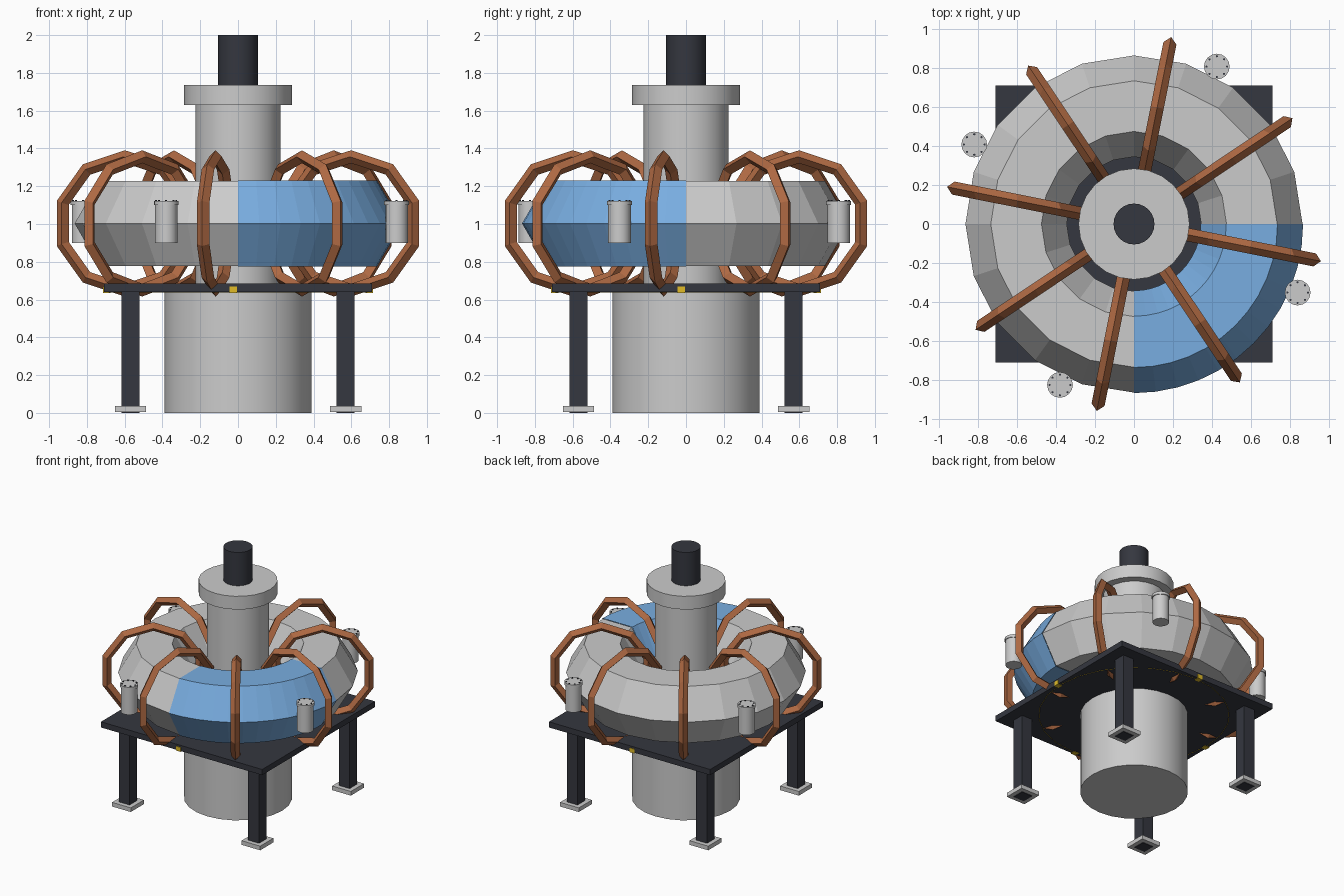
import bpy, bmesh
from math import cos, sin, pi, radians
from mathutils import Matrix

if "Cube" in bpy.data.objects:
    bpy.data.objects.remove(bpy.data.objects["Cube"])


def material(name, rgb):
    m = bpy.data.materials.new(name)
    m.diffuse_color = (*rgb, 1)
    m.use_nodes = True
    m.node_tree.nodes["Principled BSDF"].inputs["Base Color"].default_value = m.diffuse_color
    return m


DARK = material("dark_steel", (0.035, 0.038, 0.05))
COPPER = material("copper", (0.42, 0.14, 0.055))
BLUE = material("blue_glass", (0.19, 0.42, 0.75))
YELLOW = material("yellow", (0.75, 0.5, 0.02))


def finish(ob, name, mat=None, smooth=False):
    ob.name = name
    if mat:
        ob.data.materials.append(mat)
    if smooth:
        bpy.ops.object.shade_smooth_by_angle(angle=radians(30))
    return ob


def cyl(name, r, z0, z1, x=0, y=0, n=24, mat=None):
    bpy.ops.mesh.primitive_cylinder_add(vertices=n, radius=r, depth=z1 - z0,
                                        location=(x, y, (z0 + z1) / 2))
    return finish(bpy.context.object, name, mat, True)


def box(name, x, y, z0, z1, sx, sy, mat=None):
    bpy.ops.mesh.primitive_cube_add(size=1, location=(x, y, (z0 + z1) / 2))
    ob = bpy.context.object
    ob.scale = (sx, sy, z1 - z0)
    return finish(ob, name, mat)


def ring_sector(name, tube, start, sweep, steps, mat=None):
    """Six-sided tube swept around z through part of a circle."""
    bm = bmesh.new()
    rows = []
    for i in range(steps + 1):
        a = radians(start + sweep * i / steps)
        rows.append([])
        for j in range(6):
            t = j * pi / 3
            r = 0.605 + tube * cos(t)
            rows[-1].append(bm.verts.new((r * cos(a), r * sin(a), 1.003 + tube * sin(t))))
    for p, q in zip(rows, rows[1:]):
        for j in range(6):
            k = (j + 1) % 6
            bm.faces.new((p[j], q[j], q[k], p[k]))
    me = bpy.data.meshes.new(name)
    bm.to_mesh(me)
    bm.free()
    ob = bpy.data.objects.new(name, me)
    bpy.context.collection.objects.link(ob)
    return finish(ob, name, mat)


# Central stack
cyl("base_drum", 0.39, 0, 0.66)
cyl("center_column", 0.225, 0.66, 1.65)
cyl("column_flange", 0.285, 1.63, 1.735)
cyl("top_rod", 0.105, 1.73, 2.0, mat=DARK)

# Ring vessel: grey three quarters and blue quarter
ring_sector("vessel_shell", 0.26, 0, 270, 15)
ring_sector("vessel_window", 0.263, 270, 90, 12, BLUE)

# Platform, legs and feet
box("platform", 0, 0, 0.64, 0.685, 1.42, 1.42, DARK)
for sx in (-1, 1):
    for sy in (-1, 1):
        box("leg", sx * 0.57, sy * 0.57, 0, 0.65, 0.095, 0.095, DARK)
        box("foot", sx * 0.57, sy * 0.57, 0.004, 0.037, 0.165, 0.165)

# Ten-sided copper coils looped around the vessel
for i in range(8):
    a = radians(-11.25 + 45 * i)
    bpy.ops.mesh.primitive_torus_add(major_segments=10, minor_segments=4,
                                     major_radius=0.353, minor_radius=0.034)
    coil = finish(bpy.context.object, "copper_coil", COPPER)
    coil.data.transform(Matrix.Rotation(a, 4, 'Z') @ Matrix.Translation((0.61, 0, 1.003))
                        @ Matrix.Rotation(pi / 2, 4, 'X') @ Matrix.Rotation(pi / 2, 4, 'Z'))

# Yellow edge ring mostly sunk into the platform, with edge markers
bpy.ops.mesh.primitive_torus_add(major_segments=24, minor_segments=4, major_radius=0.69,
                                 minor_radius=0.02, location=(0, 0, 0.6585))
finish(bpy.context.object, "warning_ring", YELLOW)
for s in (-1, 1):
    box("edge_marker", -0.025, s * 0.695, 0.636, 0.67, 0.04, 0.04, YELLOW)
    box("edge_marker", s * 0.695, -0.025, 0.636, 0.67, 0.04, 0.04, YELLOW)

# Side canisters with bolted caps
for x, y in ((0.425, 0.808), (-0.82, 0.408), (0.84, -0.352), (-0.38, -0.826)):
    cyl("canister", 0.06, 0.90, 1.105, x, y, 16)
    cyl("canister_cap", 0.066, 1.10, 1.122, x, y, 16)
    for k in range(8):
        b = k * pi / 4
        cyl("cap_bolt", 0.006, 1.118, 1.127, x + 0.053 * cos(b), y + 0.053 * sin(b), 6, DARK)
